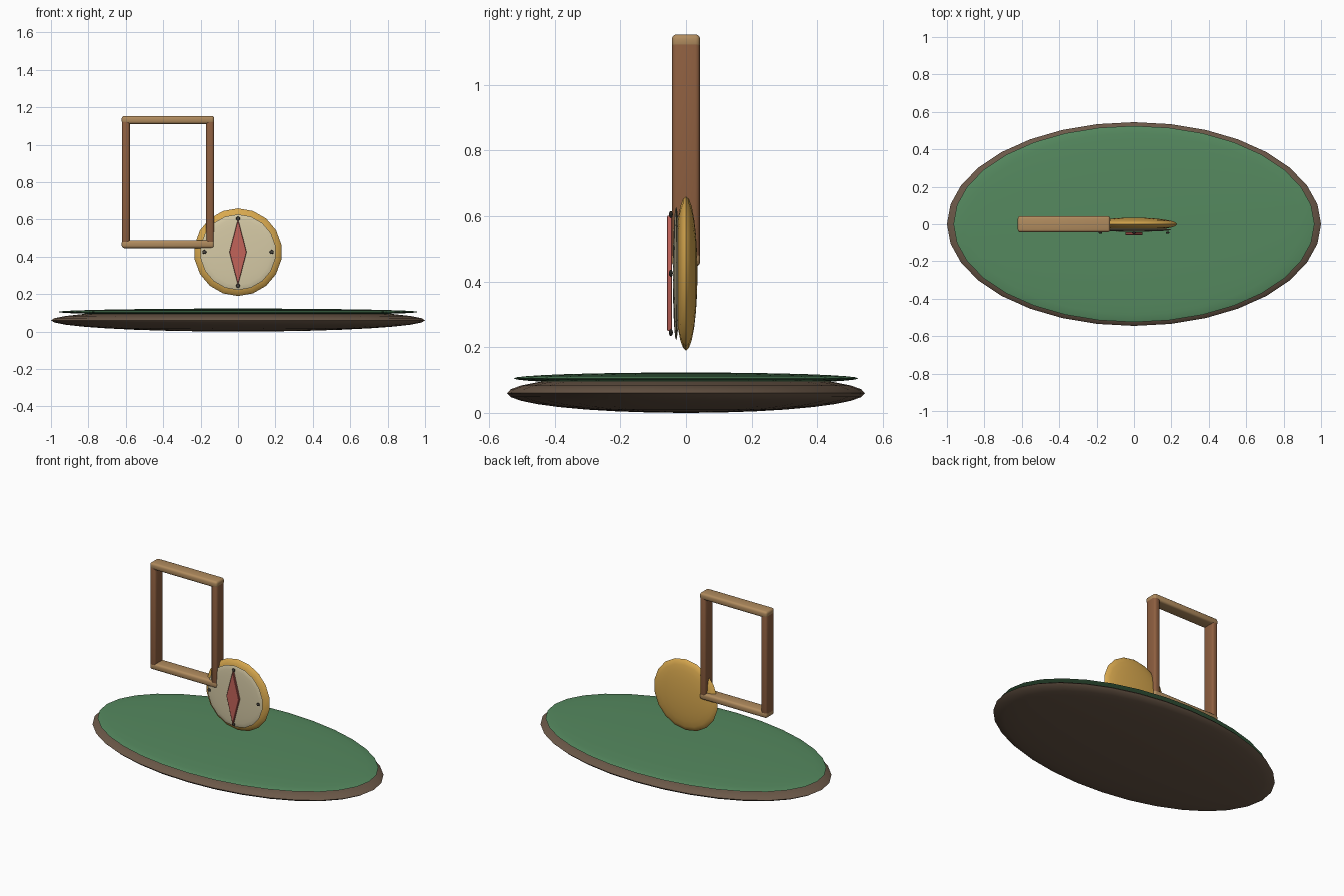
import bpy, bmesh, math
from mathutils import Matrix

if "Cube" in bpy.data.objects:
    bpy.data.objects.remove(bpy.data.objects["Cube"])


def material(name, hex_code):
    def lin(i):
        c = int(hex_code[i:i + 2], 16) / 255
        return c / 12.92 if c <= 0.04045 else ((c + 0.055) / 1.055) ** 2.4
    m = bpy.data.materials.new(name)
    m.diffuse_color = (lin(0), lin(2), lin(4), 1)
    m.use_nodes = True
    m.node_tree.nodes["Principled BSDF"].inputs["Base Color"].default_value = m.diffuse_color
    return m


BARK = material("dark earth brown", "6B5848")
GREEN = material("grass green", "55895F")
GOLD = material("gold", "D9A94F")
CREAM = material("cream", "D6CAA6")
RED = material("soft red", "C2635A")
DARK = material("dark grey", "4A463F")
POST = material("brown wood", "8E5F40")
RAIL = material("light wood", "B08B5E")


def finish(bm, name, mat, location=(0, 0, 0)):
    mesh = bpy.data.meshes.new(name)
    bmesh.ops.recalc_face_normals(bm, faces=bm.faces)
    bm.to_mesh(mesh)
    bm.free()
    mesh.shade_smooth()
    mesh.set_sharp_from_angle(angle=math.radians(35))
    mesh.materials.append(mat)
    ob = bpy.data.objects.new(name, mesh)
    ob.location = location
    bpy.context.collection.objects.link(ob)
    return ob


def ellipsoid(name, mat, location, radii, segments, rings, face_front=False):
    bm = bmesh.new()
    bmesh.ops.create_uvsphere(bm, u_segments=segments, v_segments=rings, radius=1)
    if face_front:  # poles along y
        bm.transform(Matrix.Rotation(math.radians(90), 4, 'X'))
    bmesh.ops.scale(bm, vec=radii, verts=bm.verts)
    return finish(bm, name, mat, location)


def bar(name, mat, location, size):
    bm = bmesh.new()
    bmesh.ops.create_cube(bm, size=1)
    bmesh.ops.scale(bm, vec=size, verts=bm.verts)
    bmesh.ops.bevel(bm, geom=bm.edges[:], offset=0.014, segments=3,
                    profile=0.5, affect='EDGES')
    return finish(bm, name, mat, location)


# Oval ground: earth body with a thin green top
ellipsoid("ground_body", BARK, (0, 0, 0.06), (1.0, 0.545, 0.06), 32, 16)
ellipsoid("ground_top", GREEN, (0, 0, 0.105), (0.965, 0.525, 0.018), 32, 16)

# Compass case and dial
ZC = 0.425
ellipsoid("compass_case", GOLD, (0, 0, ZC), (0.235, 0.035, 0.235), 18, 12, True)
ellipsoid("compass_dial", CREAM, (0, -0.03, ZC), (0.203, 0.01, 0.203), 18, 12, True)

# Diamond needle
bm = bmesh.new()
outline = [(0.046, 0), (0, 0.178), (-0.046, 0), (0, -0.178)]
face = bm.faces.new([bm.verts.new((x, -0.058, z)) for x, z in outline])
ext = bmesh.ops.extrude_face_region(bm, geom=[face])
bmesh.ops.translate(bm, vec=(0, 0.016, 0),
                    verts=[g for g in ext["geom"] if isinstance(g, bmesh.types.BMVert)])
bmesh.ops.bevel(bm, geom=bm.edges[:], offset=0.002, segments=1, affect='EDGES')
finish(bm, "needle", RED, (0, 0, ZC))

# Four marker studs
for i in range(4):
    a = i * math.pi / 2
    ellipsoid(f"marker_{i + 1}", DARK,
              (0.18 * math.cos(a), -0.046, ZC + 0.18 * math.sin(a)),
              (0.011, 0.006, 0.011), 10, 6, True)

# Wooden frame
for side, x in (("left", -0.6), ("right", -0.149)):
    bar(f"frame_post_{side}", POST, (x, 0, 0.80), (0.043, 0.084, 0.68))
for side, z in (("top", 1.132), ("bottom", 0.467)):
    bar(f"frame_rail_{side}", RAIL, (-0.3745, 0, z), (0.495, 0.086, 0.043))
